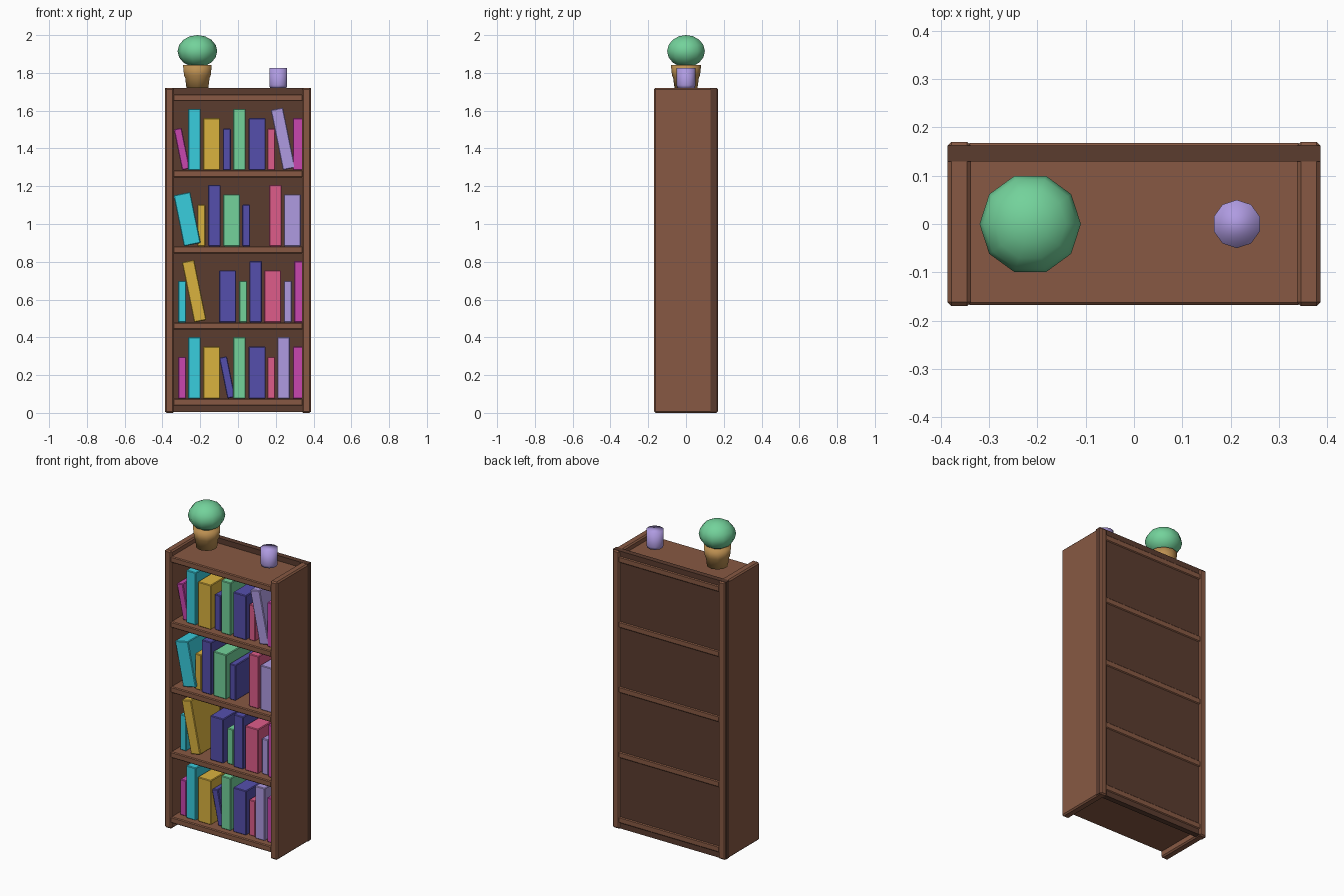
import bpy, bmesh, math
from mathutils import Matrix

cube = bpy.data.objects.get("Cube")
if cube:
    bpy.data.objects.remove(cube, do_unlink=True)


def linear(c):
    c /= 255
    return c / 12.92 if c <= 0.04045 else ((c + 0.055) / 1.055) ** 2.4


def make_material(name, *rgb):
    mat = bpy.data.materials.new(name)
    mat.use_nodes = True
    col = [linear(c) for c in rgb] + [1.0]
    mat.diffuse_color = col
    mat.node_tree.nodes["Principled BSDF"].inputs["Base Color"].default_value = col
    return mat


wood = make_material("wood_brown", 135, 89, 67)
dark = make_material("dark_wood", 91, 60, 47)
clay = make_material("pot_tan", 190, 145, 82)
cyan = make_material("cyan", 57, 205, 222)
gold = make_material("gold", 218, 178, 62)
indigo = make_material("indigo", 85, 79, 172)
green = make_material("green", 115, 210, 155)
pink = make_material("pink", 222, 92, 138)
magenta = make_material("magenta", 200, 70, 175)
lavender = make_material("lavender", 175, 155, 225)


def add_object(name, bm, mat):
    bmesh.ops.recalc_face_normals(bm, faces=bm.faces)
    mesh = bpy.data.meshes.new(name)
    bm.to_mesh(mesh)
    bm.free()
    mesh.materials.append(mat)
    obj = bpy.data.objects.new(name, mesh)
    bpy.context.collection.objects.link(obj)
    return obj


def box(name, mat, x, y, z, bevel):
    """Box between (low, high) limits on each axis, with bevelled edges."""
    bm = bmesh.new()
    bmesh.ops.create_cube(bm, size=1)
    for v in bm.verts:
        for i, (lo, hi) in enumerate((x, y, z)):
            v.co[i] = lo if v.co[i] < 0 else hi
    obj = add_object(name, bm, mat)
    if bevel:
        mod = obj.modifiers.new("bevel", "BEVEL")
        mod.width = bevel
        mod.segments = 1
    return obj


def lathe(name, mat, x, profile, sides=10):
    """Closed turned shape from (radius, height) points."""
    bm = bmesh.new()
    rings = []
    for r, z in profile:
        angles = [math.pi / 2 + math.tau * i / sides for i in range(sides)]
        rings.append([bm.verts.new((r * math.cos(a), r * math.sin(a), z)) for a in angles])
    for low, high in zip(rings, rings[1:]):
        for i in range(sides):
            j = (i + 1) % sides
            bm.faces.new((low[i], low[j], high[j], high[i]))
    bm.faces.new(rings[0])
    bm.faces.new(rings[-1])
    for f in bm.faces:
        f.smooth = True
    obj = add_object(name, bm, mat)
    obj.location.x = x
    return obj


# Case: two sides, back panel, five shelves
HEIGHT, HALF_W, HALF_D = 1.72, 0.386, 0.17
for label, s in (("left", 1), ("right", -1)):
    box(label + "_side", wood, sorted((s * 0.338, s * HALF_W)), (-HALF_D, HALF_D), (0, HEIGHT), 0.008)
edge = HALF_W + 0.0006
box("back_panel", dark, (-edge, edge), (0.13, 0.163), (0.004, HEIGHT + 0.0006), 0)
shelf_tops = [0.076 + 0.403 * i for i in range(5)]
for i, top in enumerate(shelf_tops):
    box(f"shelf_{i + 1}", wood, (-0.345, 0.345), (-0.168, 0.168), (top - 0.038, top), 0.005)

# Books: size gives width, height and front; each entry is colour, left edge, size, leaning
SIZES = {"small": (0.042, 0.22, -0.115), "wide": (0.09, 0.275, -0.13), "tall": (0.066, 0.325, -0.13)}
S, W, T = SIZES
LEAN = math.radians(11.5)
rows = [
    [(magenta, -0.317, S), (cyan, -0.264, T), (gold, -0.185, W), (indigo, -0.056, S, True),
     (green, -0.026, T), (indigo, 0.056, W), (pink, 0.155, S), (lavender, 0.208, T), (magenta, 0.29, W)],
    [(cyan, -0.317, S), (gold, -0.232, T, True), (indigo, -0.1, W), (green, 0.006, S),
     (indigo, 0.06, T), (pink, 0.138, W), (lavender, 0.243, S), (magenta, 0.297, T)],
    [(cyan, -0.286, W, True), (gold, -0.215, S), (indigo, -0.158, T), (green, -0.079, W),
     (indigo, 0.022, S), (pink, 0.165, T), (lavender, 0.243, W)],
    [(magenta, -0.296, S, True), (cyan, -0.264, T), (gold, -0.185, W), (indigo, -0.08, S),
     (green, -0.026, T), (indigo, 0.056, W), (pink, 0.155, S), (lavender, 0.238, T, True),
     (magenta, 0.29, W)],
]
for r, row in enumerate(rows):
    for b, (mat, x, size, *leaning) in enumerate(row):
        width, height, front = SIZES[size]
        book = box(f"book_{r + 1}_{b + 1}", mat, (0, width), (front, -front - 0.01), (0, height), 0.004)
        # Rotate about the lower left corner so a leaning book rests on its shelf
        tilt = Matrix.Rotation(-LEAN if leaning else 0, 4, "Y")
        book.matrix_world = Matrix.Translation((x, 0, shelf_tops[r])) @ tilt

# Plant pot with a stepped rim
lathe("plant_pot", clay, -0.215, [(0.061, HEIGHT), (0.068, 1.775), (0.074, 1.785), (0.08, 1.842)])

# Round bush
bm = bmesh.new()
bmesh.ops.create_uvsphere(bm, u_segments=10, v_segments=8, radius=0.105)
bmesh.ops.rotate(bm, verts=bm.verts, matrix=Matrix.Rotation(math.pi / 2, 3, "Z"))
bmesh.ops.scale(bm, verts=bm.verts, vec=(1, 1, 0.81))
for f in bm.faces:
    f.smooth = True
bush = add_object("bush", bm, green)
bush.location = (-0.215, 0, 1.915)

# Cup
lathe("cup", lavender, 0.213, [(0.046, HEIGHT), (0.05, 1.735), (0.05, 1.827)])
